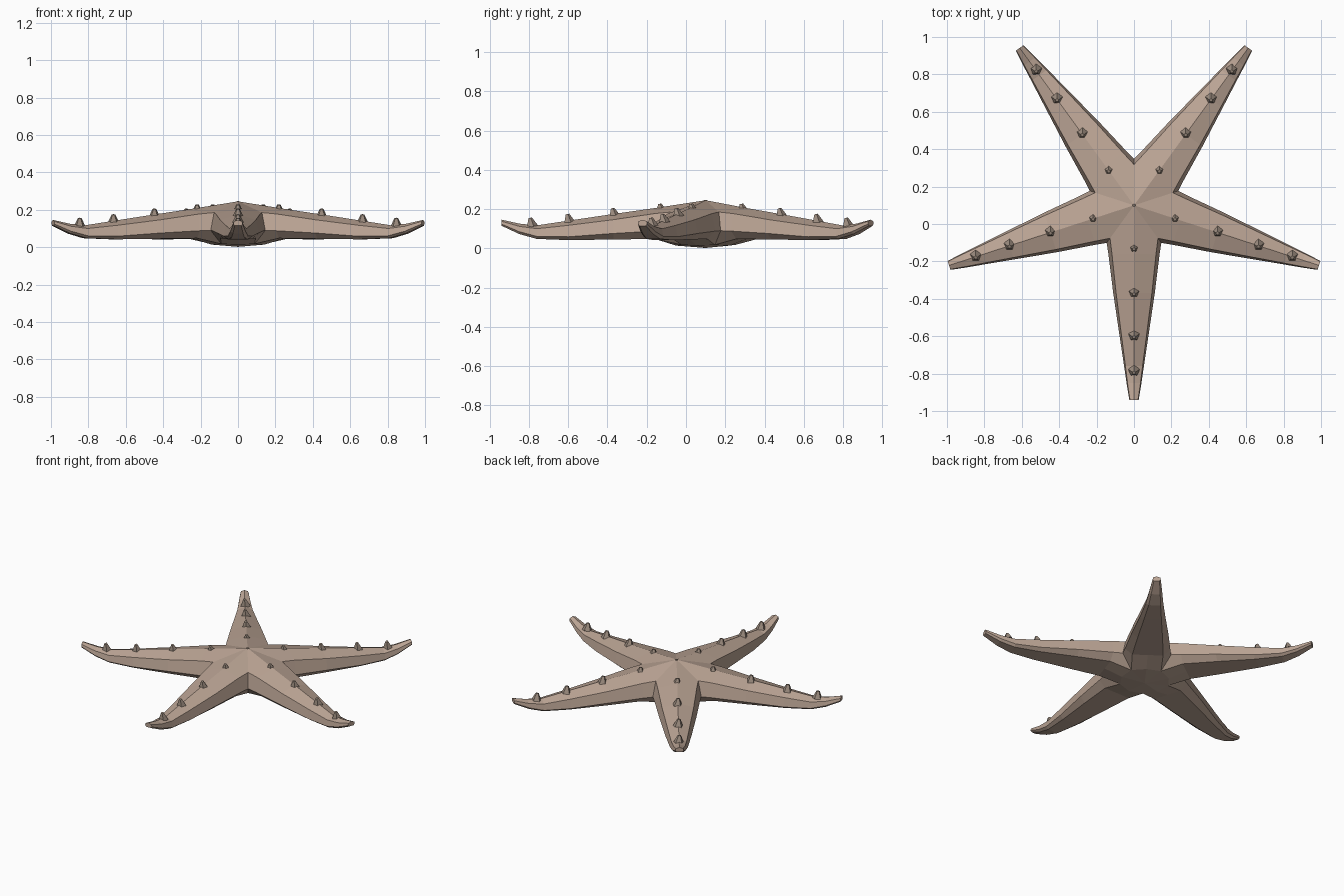
import bpy, bmesh, math
from mathutils import Matrix, Vector

if "Cube" in bpy.data.objects:
    bpy.data.objects.remove(bpy.data.objects["Cube"], do_unlink=True)

CENTRE = Vector((0, 0.1, 0))


def material(name, colour):
    m = bpy.data.materials.new(name)
    m.use_nodes = True
    m.diffuse_color = colour
    m.node_tree.nodes["Principled BSDF"].inputs["Base Color"].default_value = colour
    return m


def finish(bm, name, mat):
    bmesh.ops.remove_doubles(bm, verts=bm.verts, dist=0.0005)
    bmesh.ops.recalc_face_normals(bm, faces=bm.faces)
    mesh = bpy.data.meshes.new(name)
    bm.to_mesh(mesh)
    bm.free()
    mesh.materials.append(mat)
    obj = bpy.data.objects.new(name, mesh)
    bpy.context.collection.objects.link(obj)


def arm_turn(i):
    # local +x runs along the arm; the first arm points to the front
    return Matrix.Translation(CENTRE) @ Matrix.Rotation(math.radians(72 * i - 90), 4, "Z")


skin = material("sandy skin", (0.50, 0.375, 0.30, 1))
spike = material("brown spikes", (0.33, 0.26, 0.21, 1))

# Arm sections: distance out, half width, ridge z, upper edge z, side z, underside z
SECTIONS = [
    (0.26, 0.137, 0.205, 0.177, 0.088, 0.048),
    (0.47, 0.111, 0.175, 0.146, 0.076, 0.045),
    (0.70, 0.077, 0.141, 0.117, 0.059, 0.042),
    (0.86, 0.053, 0.117, 0.100, 0.061, 0.048),
    (0.95, 0.040, 0.126, 0.112, 0.085, 0.073),
    (1.04, 0.025, 0.146, 0.138, 0.124, 0.115),
]


def half_section(s, w, ridge, edge, side, under):
    return [Vector(p) for p in ((s, 0, ridge), (s, w * 0.86, edge), (s, w, side),
                                (s, w * 0.68, under), (s, 0, under))]


def valley_point(w, z):
    # point on the plane shared by two neighbouring arms
    return Vector((w / math.tan(math.radians(36)), w, z))


# Body and five arms, lofted as mirrored halves
bm = bmesh.new()
root = [Vector((0, 0, 0.245)), valley_point(0.128, 0.185), valley_point(0.146, 0.09),
        valley_point(0.09, 0.018), Vector((0.15, 0, 0.014))]
rings = [root] + [half_section(*row) for row in SECTIONS]
for i in range(5):
    for flip in (1, -1):
        place = arm_turn(i) @ Matrix.Diagonal((1, flip, 1, 1))

        def face(points):
            bm.faces.new([bm.verts.new(place @ p) for p in points])

        for a, b in zip(rings, rings[1:]):
            for k in range(4):
                face((a[k], a[k + 1], b[k + 1], b[k]))
        face(rings[-1])
        face((root[3], root[4], Vector((0, 0, 0.002))))
finish(bm, "starfish_body", skin)

# Four blunt five-sided spikes along each arm ridge
bm = bmesh.new()
for i in range(5):
    for s, z in ((0.23, 0.204), (0.47, 0.182), (0.70, 0.152), (0.89, 0.133)):
        spot = arm_turn(i) @ Vector((s, 0, z))
        place = (Matrix.Translation(spot) @ Matrix.Rotation(0.2, 4, "X")
                 @ Matrix.Rotation(-math.pi / 2, 4, "Z"))
        cone = bmesh.ops.create_cone(bm, cap_ends=True, segments=5, radius1=0.032,
                                     radius2=0.01, depth=0.046)
        lowest = min(v.co.y for v in cone["verts"])
        turn = Matrix.Rotation(0 if lowest < -0.0315 else math.pi / 2, 4, "Z")
        bmesh.ops.transform(bm, matrix=place @ turn, verts=cone["verts"])
finish(bm, "ridge_spikes", spike)

# Small pore at the top centre
bm = bmesh.new()
bmesh.ops.create_cone(bm, cap_ends=True, segments=6, radius1=0.01, radius2=0.007, depth=0.008,
                      matrix=Matrix.Translation(CENTRE + Vector((0, 0, 0.243))))
finish(bm, "top_pore", spike)
